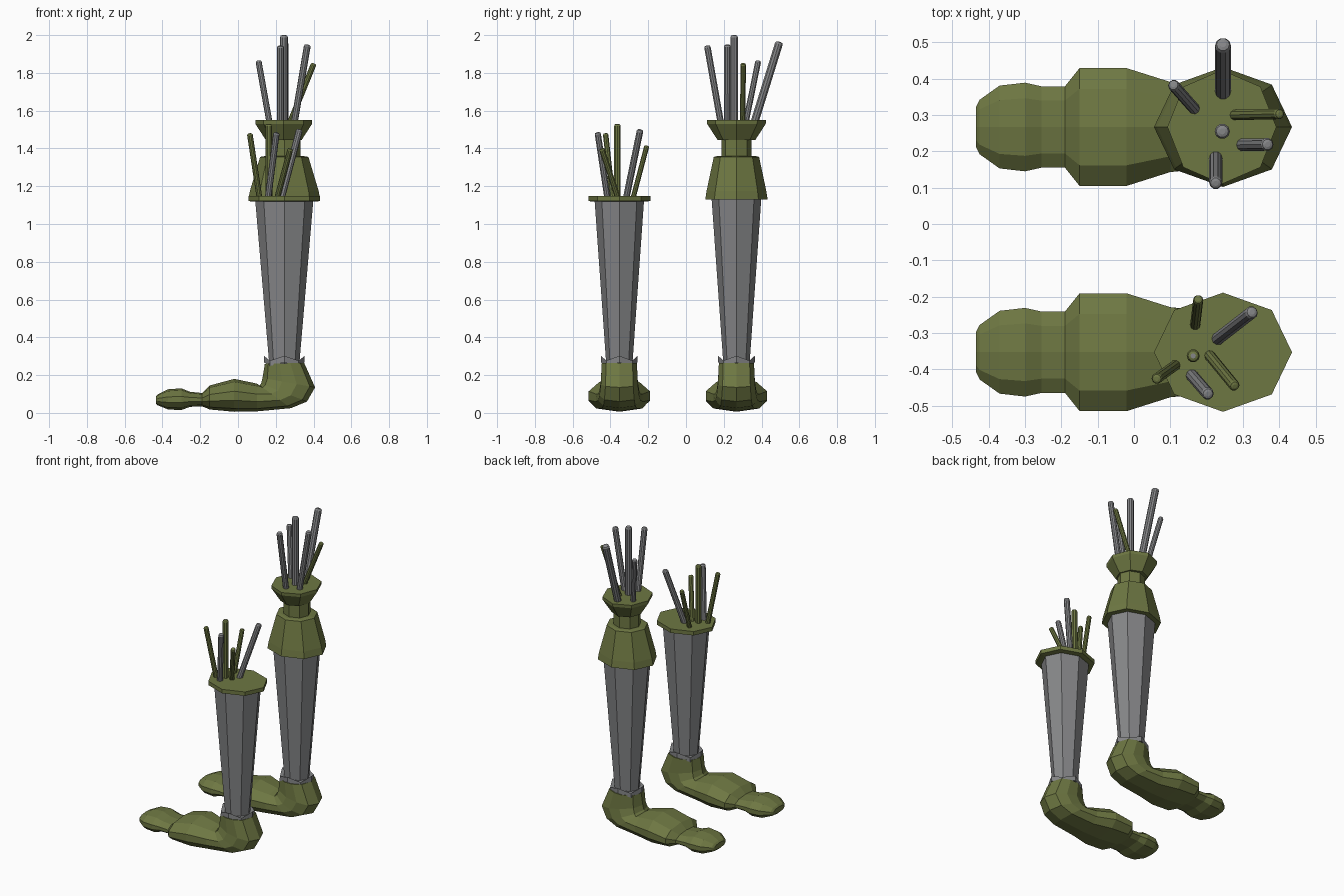
import bpy, bmesh, math
from mathutils import Vector

if "Cube" in bpy.data.objects:
    bpy.data.objects.remove(bpy.data.objects["Cube"])


def material(name, rgb):
    m = bpy.data.materials.new(name)
    m.diffuse_color = (*rgb, 1)
    m.use_nodes = True
    m.node_tree.nodes["Principled BSDF"].inputs["Base Color"].default_value = m.diffuse_color
    return m


GREEN = material("olive green", (0.155, 0.185, 0.055))
GREY = material("mid grey", (0.235, 0.238, 0.245))


def loft(name, rings, mat, cap_mat=None):
    """Skin a list of equal-sized point rings and close both ends."""
    bm = bmesh.new()
    vs = [[bm.verts.new(p) for p in r] for r in rings]
    n = len(vs[0])
    for a, b in zip(vs, vs[1:]):
        for i in range(n):
            bm.faces.new((a[i], a[(i + 1) % n], b[(i + 1) % n], b[i]))
    bm.faces.new(vs[0][::-1])
    cap = bm.faces.new(vs[-1])
    if cap_mat:
        cap.material_index = 1
    bmesh.ops.recalc_face_normals(bm, faces=bm.faces[:])
    me = bpy.data.meshes.new(name)
    bm.to_mesh(me)
    bm.free()
    me.materials.append(mat)
    if cap_mat:
        me.materials.append(cap_mat)
    ob = bpy.data.objects.new(name, me)
    bpy.context.collection.objects.link(ob)
    return ob


def octagon(cx, cy, rx, ry, z, zigzag=0.0):
    return [(cx + rx * math.cos(k * math.pi / 4), cy + ry * math.sin(k * math.pi / 4),
             z - zigzag * (k % 2)) for k in range(8)]


def lathe(name, cx, cy, profile, mat):
    """Eight-sided turned part from (rx, ry, z) rows."""
    return loft(name, [octagon(cx, cy, *row) for row in profile], mat)


def rod(name, base, tip, r, mat, cap_mat=None):
    """Thin leaning rod with a softened tip."""
    a, b = Vector(base), Vector(tip)
    d = (b - a).normalized()
    u = d.cross(Vector((0, 1, 0))).normalized()
    v = d.cross(u)
    rings = []
    for c, rad in ((a, r), (b - d * r * 0.6, r), (b - d * r * 0.15, r * 0.8), (b, r * 0.4)):
        rings.append([c + rad * (u * math.cos(t) + v * math.sin(t))
                      for t in (k * math.pi / 5 for k in range(10))])
    loft(name, rings, mat, cap_mat)


# foot cross-section: (side, height) in unit half-sizes
SECTION = [(0, -1), (0.75, -0.8), (1, -0.3), (1, 0.25), (0.65, 0.82), (0, 1),
           (-0.65, 0.82), (-1, 0.25), (-1, -0.3), (-0.75, -0.8)]
# foot stations from toe to ankle: sole x, sole z, upper x, upper z, half width
STATIONS = [
    (-0.435, 0.050, -0.435, 0.088, 0.055),
    (-0.425, 0.040, -0.425, 0.098, 0.075),
    (-0.370, 0.018, -0.370, 0.125, 0.114),
    (-0.300, 0.015, -0.300, 0.130, 0.122),
    (-0.255, 0.032, -0.255, 0.112, 0.112),
    (-0.190, 0.035, -0.190, 0.105, 0.112),
    (-0.150, 0.018, -0.150, 0.145, 0.162),
    (-0.020, 0.006, -0.020, 0.180, 0.162),
    (0.100, 0.008, 0.100, 0.155, 0.124),
    (0.280, 0.025, 0.115, 0.145, 0.112),
    (0.365, 0.060, 0.122, 0.155, 0.105),
    (0.408, 0.135, 0.130, 0.185, 0.098),
    (0.350, 0.265, 0.142, 0.260, 0.093),
]


def foot(name, cy):
    rings = []
    for bx, bz, tx, tz, w in STATIONS:
        mx, mz, hx, hz = (bx + tx) / 2, (bz + tz) / 2, (tx - bx) / 2, (tz - bz) / 2
        rings.append([(mx + h * hx, cy + s * w, mz + h * hz) for s, h in SECTION])
    loft(name, rings, GREEN)


CX = 0.245
TALL, SHORT = 0.267, -0.353

# shared foot, ankle cuff and shin of both legs
for tag, cy in (("tall", TALL), ("short", SHORT)):
    foot(tag + "_foot", cy)
    loft(tag + "_ankle_cuff", [octagon(CX, cy, 0.108, 0.097, 0.268, 0.02),
                               octagon(CX, cy, 0.108, 0.097, 0.302, 0.025)], GREY)
    lathe(tag + "_shin", CX, cy, [(0.078, 0.068, 0.24), (0.155, 0.132, 1.14)], GREY)

# short leg: top plate
lathe("short_top_plate", CX, SHORT,
      [(0.165, 0.14, 1.118), (0.19, 0.164, 1.122), (0.19, 0.164, 1.148)], GREEN)

# tall leg: knee bell, neck and flared cup
lathe("knee_bell", CX, TALL,
      [(0.19, 0.165, 1.13), (0.182, 0.158, 1.175), (0.128, 0.12, 1.355), (0.10, 0.10, 1.36)], GREEN)
lathe("knee_neck", CX, TALL, [(0.085, 0.08, 1.35), (0.085, 0.08, 1.45)], GREEN)
lathe("thigh_cup", CX - 0.003, TALL,
      [(0.095, 0.1, 1.445), (0.15, 0.155, 1.53), (0.15, 0.157, 1.55)], GREEN)

# loose rods: base x, y, tip x, y, z, radius, colour
TALL_RODS = [
    (0.245, 0.36, 0.245, 0.495, 1.965, 0.022, GREY),
    (0.168, 0.315, 0.108, 0.383, 1.865, 0.016, GREY),
    (0.272, 0.30, 0.402, 0.303, 1.85, 0.015, GREEN),
    (0.243, 0.255, 0.243, 0.255, 2.0, 0.021, GREY),
    (0.297, 0.218, 0.368, 0.219, 1.95, 0.018, GREY),
    (0.225, 0.185, 0.225, 0.112, 1.945, 0.018, GREY),
]
SHORT_RODS = [
    (0.168, -0.282, 0.177, -0.207, 1.415, 0.014, GREEN),
    (0.228, -0.318, 0.326, -0.242, 1.50, 0.018, GREY),
    (0.163, -0.363, 0.163, -0.363, 1.53, 0.018, GREEN),
    (0.158, -0.415, 0.204, -0.468, 1.485, 0.017, GREY),
    (0.115, -0.388, 0.062, -0.426, 1.48, 0.015, GREEN),
    (0.205, -0.358, 0.278, -0.447, 1.40, 0.015, GREEN),
]
for tag, z, rods in (("tall", 1.53, TALL_RODS), ("short", 1.13, SHORT_RODS)):
    for i, (bx, by, tx, ty, tz, r, m) in enumerate(rods):
        # the upright short rod has a grey end
        cap = GREY if (tag == "short" and i == 2) else None
        rod(f"{tag}_rod_{i + 1}", (bx, by, z), (tx, ty, tz), r, m, cap)
